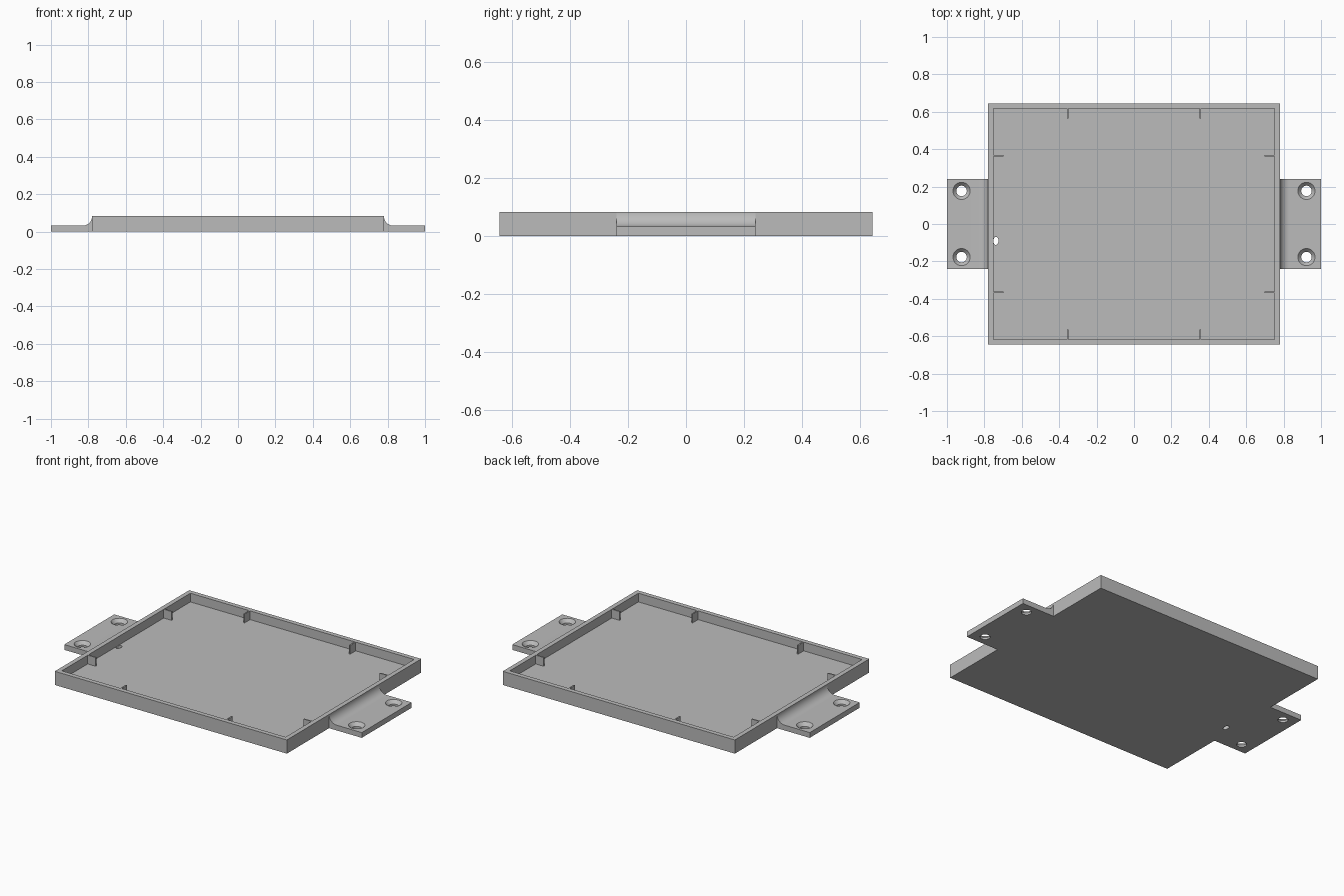
import bpy, bmesh, math
from mathutils import Vector

if "Cube" in bpy.data.objects:
    bpy.data.objects.remove(bpy.data.objects["Cube"], do_unlink=True)

HX, HY, H = 0.78, 0.645, 0.083     # tray half sizes and height
WALL, FLOOR = 0.028, 0.03
TAB_Y, TAB_H, FILLET = 0.24, 0.032, 0.051

grey = bpy.data.materials.new("plain grey")
grey.use_nodes = True
colour = (0.5, 0.5, 0.5, 1)
grey.diffuse_color = colour
grey.node_tree.nodes["Principled BSDF"].inputs["Base Color"].default_value = colour


def finish(name, bm):
    bmesh.ops.recalc_face_normals(bm, faces=bm.faces)
    mesh = bpy.data.meshes.new(name)
    bm.to_mesh(mesh)
    bm.free()
    mesh.materials.append(grey)
    ob = bpy.data.objects.new(name, mesh)
    bpy.context.collection.objects.link(ob)
    return ob


def box(name, low, high):
    bm = bmesh.new()
    bmesh.ops.create_cube(bm, size=1)
    low, high = Vector(low), Vector(high)
    for v in bm.verts:
        v.co = (low + high) / 2 + v.co * (high - low)
    return finish(name, bm)


def prism(name, points, direction):
    bm = bmesh.new()
    face = bm.faces.new([bm.verts.new(p) for p in points])
    new = bmesh.ops.extrude_face_region(bm, geom=[face])["geom"]
    moved = [g for g in new if isinstance(g, bmesh.types.BMVert)]
    bmesh.ops.translate(bm, vec=direction, verts=moved)
    return finish(name, bm)


def turned(name, x, y, profile, sides=32):
    """Closed solid from (radius, height) rings."""
    bm = bmesh.new()
    rings = [[bm.verts.new((x + r * math.cos(math.tau * i / sides),
                            y + r * math.sin(math.tau * i / sides), z))
              for i in range(sides)] for r, z in profile]
    for a, b in zip(rings, rings[1:]):
        for i in range(sides):
            j = (i + 1) % sides
            bm.faces.new((a[i], a[j], b[j], b[i]))
    bm.faces.new(rings[0])
    bm.faces.new(rings[-1])
    return finish(name, bm)


def cut(target, cutter):
    mod = target.modifiers.new("cut", "BOOLEAN")
    mod.operation, mod.solver, mod.object = "DIFFERENCE", "EXACT", cutter
    bpy.context.view_layer.update()
    bpy.context.view_layer.objects.active = target
    bpy.ops.object.modifier_apply(modifier=mod.name)
    bpy.data.objects.remove(cutter, do_unlink=True)


def smooth(ob):
    bpy.ops.object.select_all(action="DESELECT")
    ob.select_set(True)
    bpy.context.view_layer.objects.active = ob
    bpy.ops.object.shade_smooth_by_angle(angle=math.radians(30))


# Open tray with a small oval drain hole beside one wall
IX, IY = HX - WALL, HY - WALL
tray = box("tray", (-HX, -HY, 0), (HX, HY, H))
cut(tray, box("cavity_cutter", (-IX, -IY, FLOOR), (IX, IY, H + 0.1)))
oval = [(-0.738 + 0.0135 * math.cos(math.tau * i / 24),
         -0.09 + 0.022 * math.sin(math.tau * i / 24), -0.05) for i in range(24)]
cut(tray, prism("drain_cutter", oval, (0, 0, 0.09)))
smooth(tray)

# Short ribs on the inside of every wall, flush with the rim
LENGTH, HALF = 0.053, 0.004
for s, side in ((-1, "right"), (1, "left")):
    for t, end in ((-1, "front"), (1, "back")):
        x, y = s * 0.355, t * 0.365
        ys = sorted((t * IY, t * (IY - LENGTH)))
        box(f"{end}_wall_rib_{side}", (x - HALF, ys[0], FLOOR), (x + HALF, ys[1], H))
        xs = sorted((s * IX, s * (IX - LENGTH)))
        box(f"{side}_wall_rib_{end}", (xs[0], y - HALF, FLOOR), (xs[1], y + HALF, H))

# Mounting tabs: filleted into the side walls, with countersunk screw holes
for s, side in ((-1, "right"), (1, "left")):
    outline = [(HX, 0), (1, 0), (1, TAB_H)]
    for i in range(13):
        a = math.pi / 2 * i / 12
        outline.append((HX + FILLET * (1 - math.sin(a)),
                        TAB_H + FILLET * (1 - math.cos(a))))
    tab = prism(f"{side}_mounting_tab", [(s * x, -TAB_Y, z) for x, z in outline],
                (0, 2 * TAB_Y, 0))
    for t in (-1, 1):
        cut(tab, turned("screw_cutter", s * 0.922, t * 0.177,
                        [(0.028, -0.02), (0.028, 0.012), (0.046, TAB_H), (0.046, 0.06)]))
    smooth(tab)
